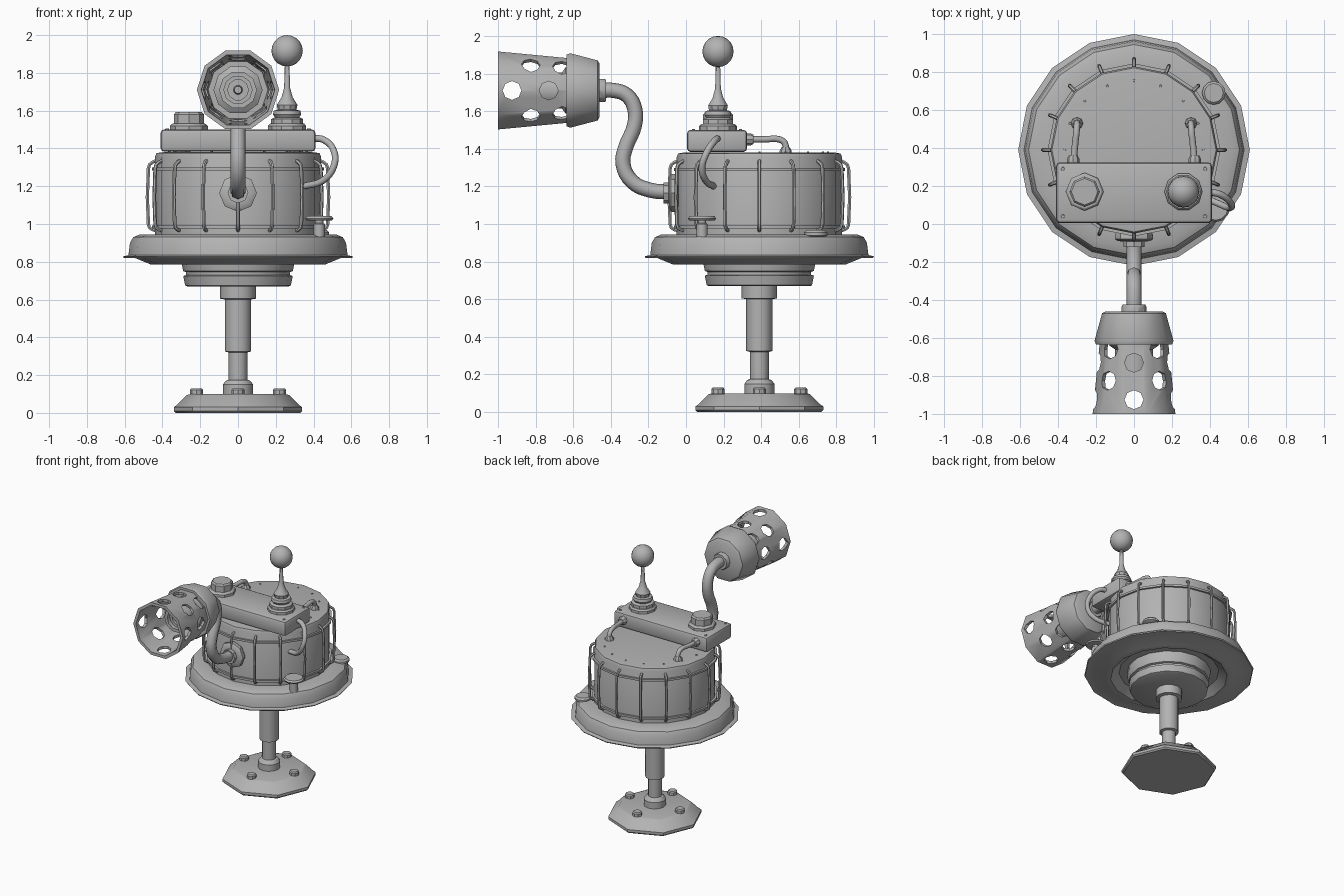
import bpy, bmesh
from math import sin, cos, pi, radians
from mathutils import Matrix, Vector

if "Cube" in bpy.data.objects:
    bpy.data.objects.remove(bpy.data.objects["Cube"])

AXIS_Y = 0.39          # the main column stands here
MAIN = (0, AXIS_Y, 0)
NOZZLE = (0, 0, 1.71)

grey = bpy.data.materials.new("plain_grey")
grey.use_nodes = True
grey.diffuse_color = (0.45, 0.45, 0.45, 1)
grey.node_tree.nodes["Principled BSDF"].inputs["Base Color"].default_value = (0.45, 0.45, 0.45, 1)


def smooth(ob, angle=35):
    bpy.ops.object.select_all(action='DESELECT')
    ob.select_set(True)
    bpy.context.view_layer.objects.active = ob
    bpy.ops.object.shade_smooth_by_angle(angle=radians(angle))


def finish(name, bm, loc=(0, 0, 0), angle=35):
    bmesh.ops.recalc_face_normals(bm, faces=bm.faces[:])
    me = bpy.data.meshes.new(name)
    bm.to_mesh(me)
    bm.free()
    me.materials.append(grey)
    ob = bpy.data.objects.new(name, me)
    ob.location = loc
    bpy.context.collection.objects.link(ob)
    smooth(ob, angle)
    return ob


def lathe(name, profile, sides, loc, forward=False, closed=False, angle=35):
    """Spin (radius, height) points round z, or round y when forward."""
    bm = bmesh.new()
    rings = []
    for r, h in profile:
        ring = []
        for i in range(sides):
            a = 2 * pi * i / sides
            p = (r * cos(a), h, r * sin(a)) if forward else (r * cos(a), r * sin(a), h)
            ring.append(bm.verts.new(p))
        rings.append(ring)
    pairs = list(zip(rings, rings[1:]))
    if closed:
        pairs.append((rings[-1], rings[0]))
    else:
        bm.faces.new(rings[0])
        bm.faces.new(rings[-1])
    for lo, hi in pairs:
        for i in range(sides):
            j = (i + 1) % sides
            bm.faces.new((lo[i], lo[j], hi[j], hi[i]))
    return finish(name, bm, loc, angle)


def tube(name, points, radius, loc=(0, 0, 0), sides=2, bend=4):
    """Round pipe along a smooth path."""
    cu = bpy.data.curves.new(name, 'CURVE')
    cu.dimensions = '3D'
    cu.bevel_depth = radius
    cu.bevel_resolution = sides
    cu.resolution_u = bend
    cu.use_fill_caps = True
    sp = cu.splines.new('BEZIER')
    sp.bezier_points.add(len(points) - 1)
    for bp, p in zip(sp.bezier_points, points):
        bp.co = p
        bp.handle_left_type = bp.handle_right_type = 'AUTO'
    cu.materials.append(grey)
    ob = bpy.data.objects.new(name, cu)
    ob.location = loc
    bpy.context.collection.objects.link(ob)
    bpy.ops.object.select_all(action='DESELECT')
    ob.select_set(True)
    bpy.context.view_layer.objects.active = ob
    bpy.ops.object.convert(target='MESH')
    ob = bpy.context.view_layer.objects.active
    smooth(ob, 50)
    return ob


# Foot plate with four bolts
lathe("foot_plate", [(.33, 0), (.34, .01), (.34, .03), (.325, .04), (.27, .095), (.25, .1)], 8, MAIN)
for i in range(4):
    a = i * pi / 2
    lathe("foot_bolt", [(.035, .09), (.035, .122), (.028, .13)], 8,
          (.22 * cos(a), AXIS_Y + .22 * sin(a), 0))

# Stepped column
lathe("column", [(.08, .09), (.08, .15), (.065, .17), (.05, .175), (.05, .32), (.07, .325),
                 (.07, .6), (.095, .605), (.095, .69)], 12, MAIN)

# Hub and broad dish
lathe("hub", [(.27, .67), (.28, .675), (.29, .725), (.275, .73), (.275, .745), (.29, .75),
              (.30, .8), (.30, .86)], 16, MAIN)
lathe("dish", [(.30, .83), (.36, .83), (.42, .785), (.46, .785), (.55, .822), (.605, .82), (.61, .828),
               (.58, .835), (.572, .90), (.555, .93), (.52, .945), (.43, .945)], 16, MAIN)

# Drum and its reinforcing bands
lathe("drum", [(.44, .93), (.44, 1.355), (.432, 1.375), (.40, 1.38)], 16, MAIN)
for z in (.985, 1.29):
    lathe("drum_band", [(.435, z - .008), (.455, z - .008), (.455, z + .008), (.435, z + .008)],
          16, MAIN, closed=True)

# Guard bars round the drum
bar = tube("guard_bar", [(.435, 0, .965), (.468, 0, .98), (.475, 0, 1.02), (.475, 0, 1.27),
                         (.468, 0, 1.315), (.435, 0, 1.335)], .01, MAIN, 1, 2)
for i in range(1, 16):
    copy = bpy.data.objects.new("guard_bar", bar.data)
    copy.location = MAIN
    copy.rotation_euler.z = i * pi / 8
    bpy.context.collection.objects.link(copy)

# Rivets on the drum lid
for i in range(9):
    a = pi * i / 8
    lathe("lid_rivet", [(.008, 1.375), (.006, 1.385)], 6,
          (.365 * cos(a), AXIS_Y + .365 * sin(a), 0))

# Control box with rounded edges and corner screws
bm = bmesh.new()
bmesh.ops.create_cube(bm, size=1, matrix=Matrix.Diagonal((.82, .32, .118, 1)))
bmesh.ops.bevel(bm, geom=bm.edges[:], offset=.02, segments=2, affect='EDGES', profile=.5)
finish("control_box", bm, (0, .165, 1.442), 40)
for x in (-.375, .375):
    for y in (.04, .29):
        lathe("box_screw", [(.012, 1.495), (.009, 1.506)], 6, (x, y, 0))

# Round cap and antenna on the box
lathe("box_cap", [(.1, 1.49), (.1, 1.52), (.09, 1.53), (.08, 1.532), (.08, 1.58), (.07, 1.592)],
      8, (-.26, .17, 0))
lathe("antenna_base", [(.1, 1.49), (.1, 1.52), (.09, 1.532), (.085, 1.532), (.085, 1.555), (.065, 1.565),
                       (.075, 1.58), (.07, 1.6), (.05, 1.605), (.055, 1.63), (.03, 1.67), (.016, 1.72),
                       (.012, 1.85)], 10, (.26, .17, 0))
bm = bmesh.new()
bmesh.ops.create_uvsphere(bm, u_segments=16, v_segments=10, radius=.083)
finish("antenna_ball", bm, (.26, .17, 1.917), 60)

# Pair of small pipes from box to lid
for s in (-1, 1):
    lathe("pipe_collar", [(.032, .31), (.032, .345), (.024, .36)], 8, (s * .32, 0, 1.45), True)
    tube("lid_pipe", [(s * .32, .32, 1.45), (s * .31, .42, 1.45), (s * .302, .495, 1.45),
                      (s * .3, .525, 1.43), (s * .3, .53, 1.375)], .017)
    lathe("pipe_foot", [(.032, 1.37), (.032, 1.39), (.02, 1.41)], 8, (s * .3, .53, 0))

# Side hose from box to drum
tube("side_hose", [(.39, .17, 1.455), (.455, .155, 1.445), (.51, .11, 1.38), (.505, .085, 1.3),
                   (.45, .105, 1.23), (.35, .15, 1.2)], .018)

# Mushroom knob and low button on the dish
lathe("dish_knob", [(.03, .93), (.03, 1.0), (.022, 1.005), (.022, 1.018), (.07, 1.02), (.075, 1.03),
                    (.065, 1.042)], 12, (.43, .085, 0))
lathe("dish_button", [(.045, .93), (.062, .94), (.062, .955), (.05, .967)], 12, (.42, .69, 0))

# Pipe carrying the nozzle
lathe("pipe_flange", [(.09, -.04), (.1, -.055), (.1, -.08), (.085, -.09), (.055, -.092), (.055, -.12)],
      8, (0, 0, 1.165), True)
tube("nozzle_pipe", [(0, -.08, 1.17), (0, -.19, 1.18), (0, -.285, 1.225), (0, -.335, 1.32), (0, -.32, 1.41),
                     (0, -.275, 1.52), (0, -.272, 1.61), (0, -.315, 1.685), (0, -.385, 1.71),
                     (0, -.45, 1.71)], .04)
lathe("nozzle_collar", [(.06, -.425), (.065, -.435), (.065, -.47)], 10, NOZZLE, True)

# Nozzle bell and inner barrel
lathe("nozzle_bell", [(.15, -.46), (.168, -.47), (.208, -.615), (.20, -.635), (.17, -.635), (.16, -.6)],
      10, NOZZLE, True, angle=40)
lathe("inner_barrel", [(.13, -.59), (.13, -.64), (.1, -.66), (.1, -.78), (.075, -.78), (.075, -.75),
                       (.055, -.75), (.055, -.72), (.025, -.72), (.02, -.77)], 10, NOZZLE, True, angle=40)

# Perforated shroud: thin shell with staggered holes cut through it
shroud = lathe("nozzle_shroud", [(.178, -.6), (.218, -1.0), (.195, -1.0), (.158, -.6)], 10, NOZZLE,
               True, True, 40)
bm = bmesh.new()
for i in range(8):
    a = i * pi / 4
    out = Vector((cos(a), 0, sin(a)))
    for y in ((-.925, -.73) if i % 2 == 0 else (-.825, -.66)):
        m = Matrix.Translation(out * .19 + Vector((0, y, 0))) @ out.to_track_quat('Z', 'Y').to_matrix().to_4x4()
        bmesh.ops.create_cone(bm, cap_ends=True, segments=8, radius1=.05, radius2=.05, depth=.14, matrix=m)
cutter = finish("hole_cutter", bm, NOZZLE)
cutter.hide_render = True
mod = shroud.modifiers.new("holes", 'BOOLEAN')
mod.operation = 'DIFFERENCE'
mod.solver = 'EXACT'
mod.object = cutter
bpy.ops.object.select_all(action='DESELECT')
shroud.select_set(True)
bpy.context.view_layer.objects.active = shroud
bpy.ops.object.modifier_move_to_index(modifier="holes", index=0)
bpy.ops.object.modifier_apply(modifier="holes")
bpy.data.objects.remove(cutter)
smooth(shroud, 40)
